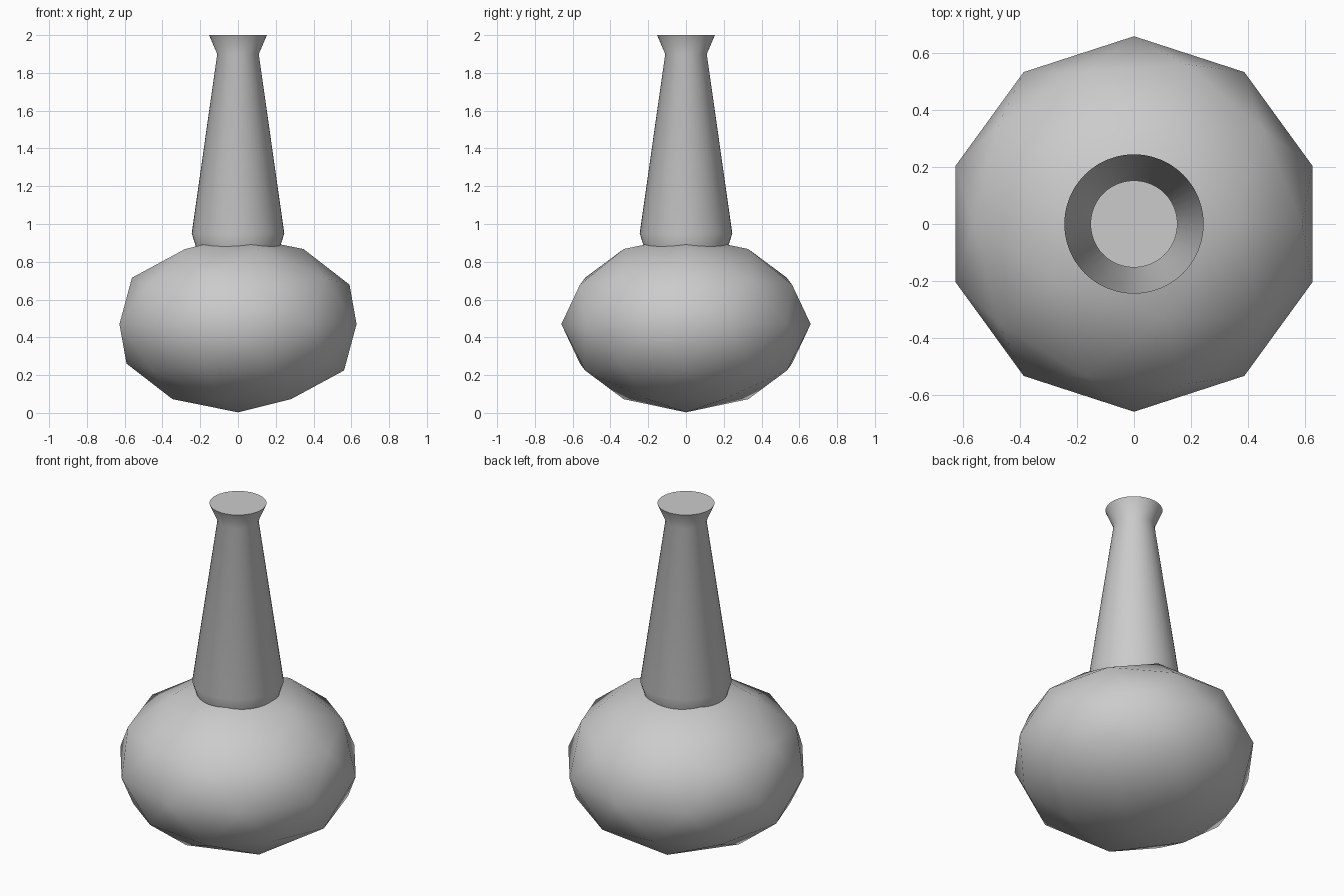
import bpy, bmesh, math

if "Cube" in bpy.data.objects:
    bpy.data.objects.remove(bpy.data.objects["Cube"])

# Round low-poly body, smooth shaded
bpy.ops.mesh.primitive_ico_sphere_add(subdivisions=2, radius=1, location=(0, 0, 0.47))
body = bpy.context.object
body.name = "bulb_body"
body.scale = (0.66, 0.66, 0.467)
bpy.ops.object.transform_apply(location=False, rotation=False, scale=True)
bpy.ops.object.shade_smooth()

# Tapered neck with a flared lip: (radius, height), closed on the axis
profile = [(0, 0.86), (0.22, 0.87), (0.245, 0.95), (0.11, 1.90), (0.153, 2.0), (0, 2.0)]
bm = bmesh.new()
verts = [bm.verts.new((r, 0, z)) for r, z in profile]
edges = [bm.edges.new(pair) for pair in zip(verts, verts[1:])]
bmesh.ops.spin(bm, geom=verts + edges, cent=(0, 0, 0), axis=(0, 0, 1),
               angle=math.tau, steps=48, use_merge=True)
bmesh.ops.remove_doubles(bm, verts=bm.verts, dist=1e-4)
bmesh.ops.recalc_face_normals(bm, faces=bm.faces)
mesh = bpy.data.meshes.new("neck")
bm.to_mesh(mesh)
bm.free()
neck = bpy.data.objects.new("neck", mesh)
bpy.context.collection.objects.link(neck)
bpy.ops.object.select_all(action='DESELECT')
neck.select_set(True)
bpy.context.view_layer.objects.active = neck
bpy.ops.object.shade_smooth_by_angle(angle=math.radians(60))
